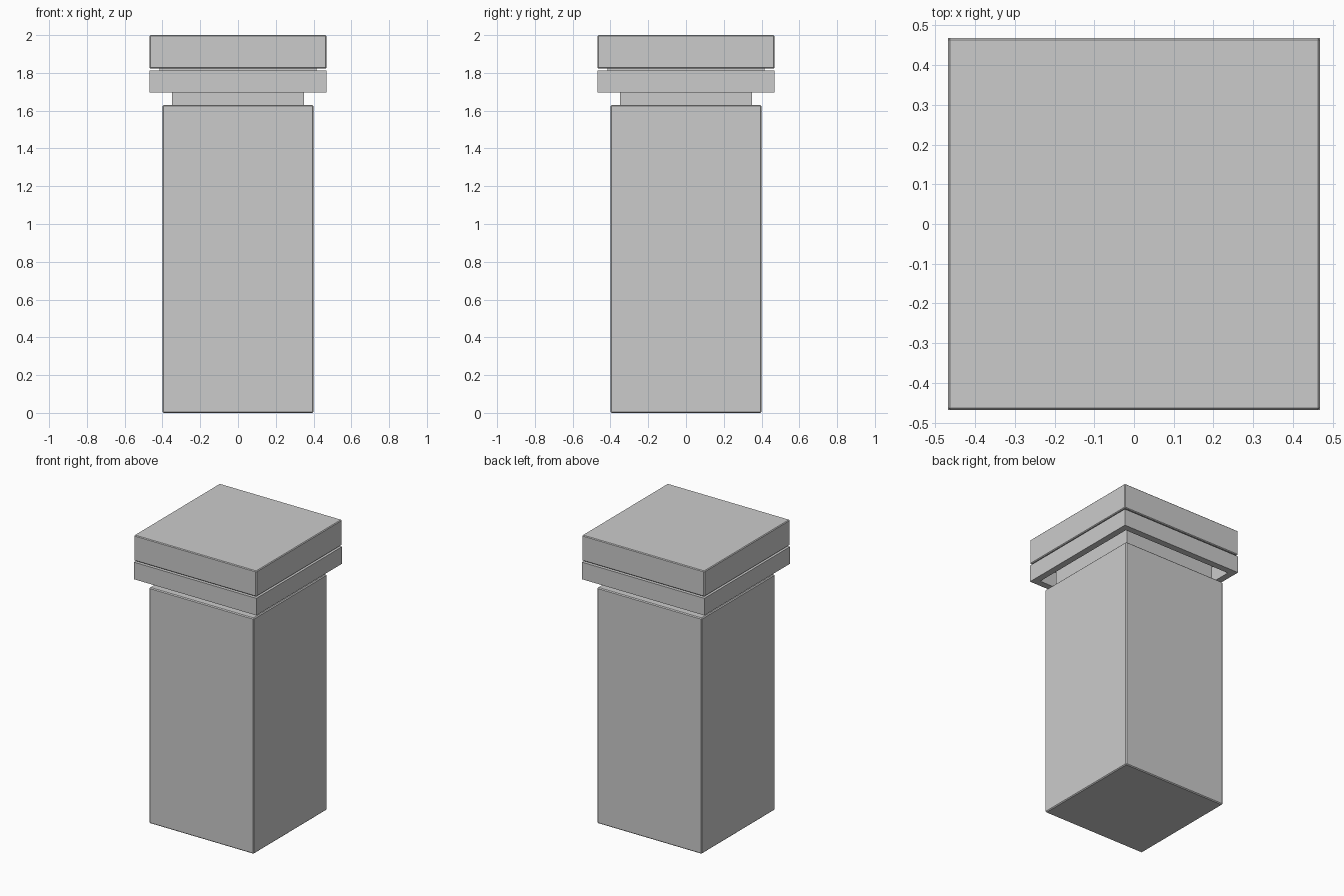
import bpy
import bmesh

if "Cube" in bpy.data.objects:
    bpy.data.objects.remove(bpy.data.objects["Cube"])


def block(name, half, z0, z1, bevel=0.0):
    """Square block between two heights, with optional small chamfer."""
    bm = bmesh.new()
    bmesh.ops.create_cube(bm, size=1)
    for v in bm.verts:
        v.co.x *= 2 * half
        v.co.y *= 2 * half
        v.co.z = z0 if v.co.z < 0 else z1
    if bevel:
        bmesh.ops.bevel(bm, geom=bm.edges[:], offset=bevel, segments=1,
                        profile=0.5, affect='EDGES')
    return finish(name, bm)


def square_ring(name, outer, inner, z0, z1):
    """Open square frame with a rectangular wall section."""
    bm = bmesh.new()
    section = [(outer, z0), (outer, z1), (inner, z1), (inner, z0)]
    corners = [(1, 1), (-1, 1), (-1, -1), (1, -1)]
    loops = [[bm.verts.new((sx * r, sy * r, z)) for r, z in section]
             for sx, sy in corners]
    for i in range(4):
        a, b = loops[i], loops[(i + 1) % 4]
        for j in range(4):
            k = (j + 1) % 4
            bm.faces.new((a[j], b[j], b[k], a[k]))
    bmesh.ops.recalc_face_normals(bm, faces=bm.faces[:])
    return finish(name, bm)


def finish(name, bm):
    mesh = bpy.data.meshes.new(name)
    bm.to_mesh(mesh)
    bm.free()
    obj = bpy.data.objects.new(name, mesh)
    bpy.context.collection.objects.link(obj)
    return obj


# Main shaft and the narrower neck rising into the hollow band
block("pillar_body", 0.40, 0.0, 1.63, 0.006)
block("neck", 0.35, 1.625, 1.82)

# Hollow band hanging below the cap
square_ring("cap_band", 0.468, 0.422, 1.695, 1.813)

# Recessed plate in the shadow gap, then the cap slab
block("gap_plate", 0.415, 1.80, 1.83)
block("cap_slab", 0.468, 1.823, 2.0, 0.005)
